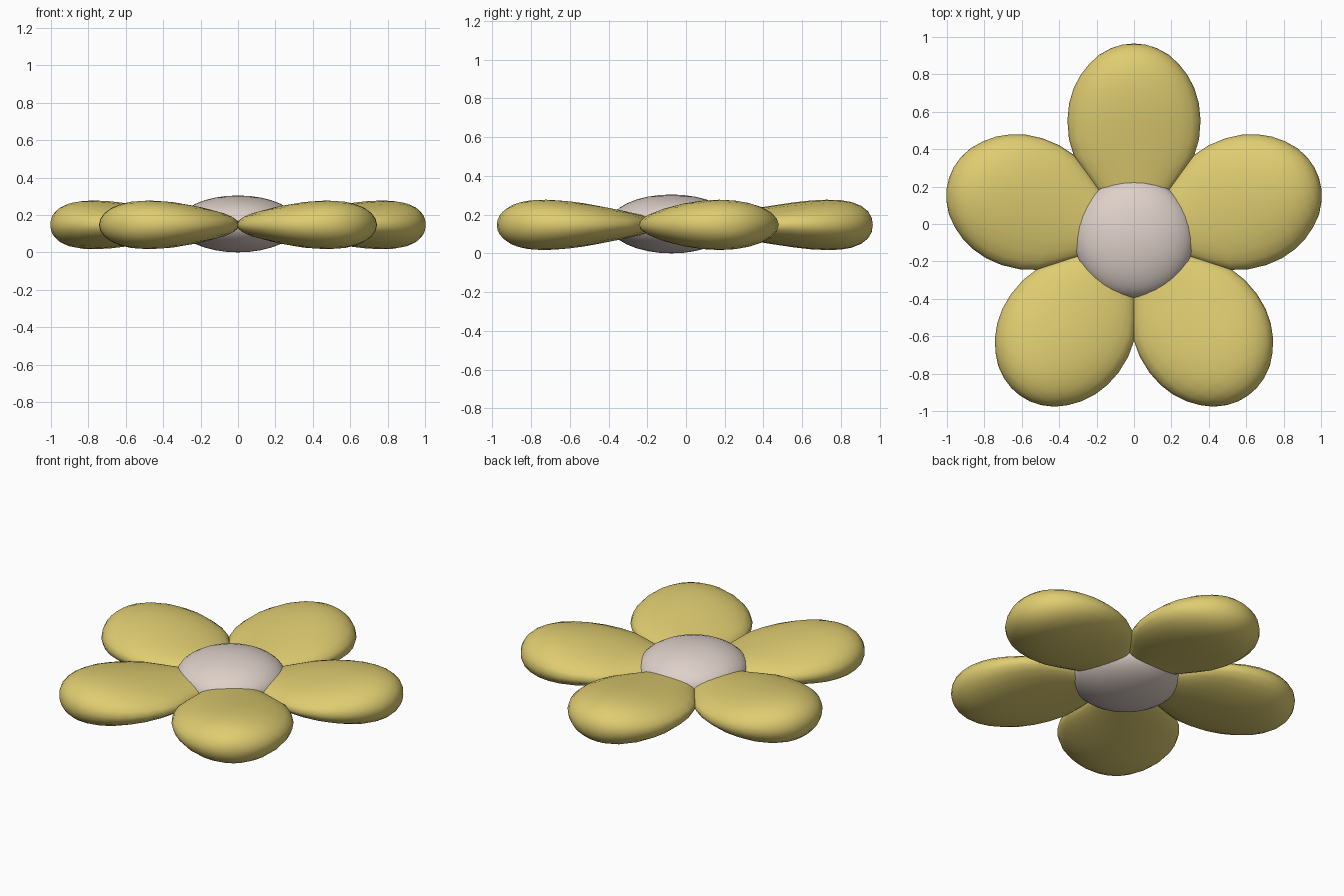
import bpy, bmesh, math

if "Cube" in bpy.data.objects:
    bpy.data.objects.remove(bpy.data.objects["Cube"])

CY = -0.075   # flower centre in y
CZ = 0.147    # mid height of the petals


def material(name, rgb):
    m = bpy.data.materials.new(name)
    m.diffuse_color = (*rgb, 1)
    m.use_nodes = True
    m.node_tree.nodes["Principled BSDF"].inputs["Base Color"].default_value = m.diffuse_color
    return m


yellow = material("petal yellow", (0.74, 0.61, 0.165))
cream = material("pale pinkish grey", (0.73, 0.63, 0.58))

# Petal sections: distance from centre, half width, half height
SECTIONS = [(0.10, 0.075, 0.030), (0.20, 0.150, 0.050), (0.28, 0.212, 0.062),
            (0.36, 0.270, 0.074), (0.44, 0.322, 0.087), (0.53, 0.348, 0.101),
            (0.63, 0.356, 0.116), (0.72, 0.347, 0.126), (0.80, 0.323, 0.130),
            (0.87, 0.287, 0.128), (0.93, 0.240, 0.118), (0.98, 0.186, 0.098),
            (1.015, 0.122, 0.070), (1.034, 0.062, 0.038)]
SIDES = 24


def petal_mesh():
    bm = bmesh.new()
    rings = []
    for r, w, h in SECTIONS:
        rings.append([bm.verts.new((r, w * math.cos(2 * math.pi * i / SIDES),
                                    h * math.sin(2 * math.pi * i / SIDES)))
                      for i in range(SIDES)])
    for a, b in zip(rings, rings[1:]):
        for i in range(SIDES):
            j = (i + 1) % SIDES
            bm.faces.new((a[i], a[j], b[j], b[i]))
    # close both ends with a point
    for ring, x in ((rings[0], 0.04), (rings[-1], 1.04)):
        tip = bm.verts.new((x, 0, 0))
        for i in range(SIDES):
            bm.faces.new((ring[i], ring[(i + 1) % SIDES], tip))
    bmesh.ops.recalc_face_normals(bm, faces=bm.faces)
    for f in bm.faces:
        f.smooth = True
    me = bpy.data.meshes.new("petal")
    bm.to_mesh(me)
    bm.free()
    me.materials.append(yellow)
    return me


# Five petals around the centre
mesh = petal_mesh()
for k in range(5):
    petal = bpy.data.objects.new(f"petal_{k + 1}", mesh)
    petal.location = (0, CY, CZ)
    petal.rotation_euler.z = math.radians(90 + 72 * k)
    bpy.context.collection.objects.link(petal)

# Flattened round centre
bpy.ops.mesh.primitive_uv_sphere_add(segments=32, ring_count=16, radius=1,
                                     location=(0, CY, 0.152))
core = bpy.context.object
core.name = "flower_centre"
core.scale = (0.322, 0.322, 0.152)
bpy.ops.object.shade_smooth()
core.data.materials.append(cream)
